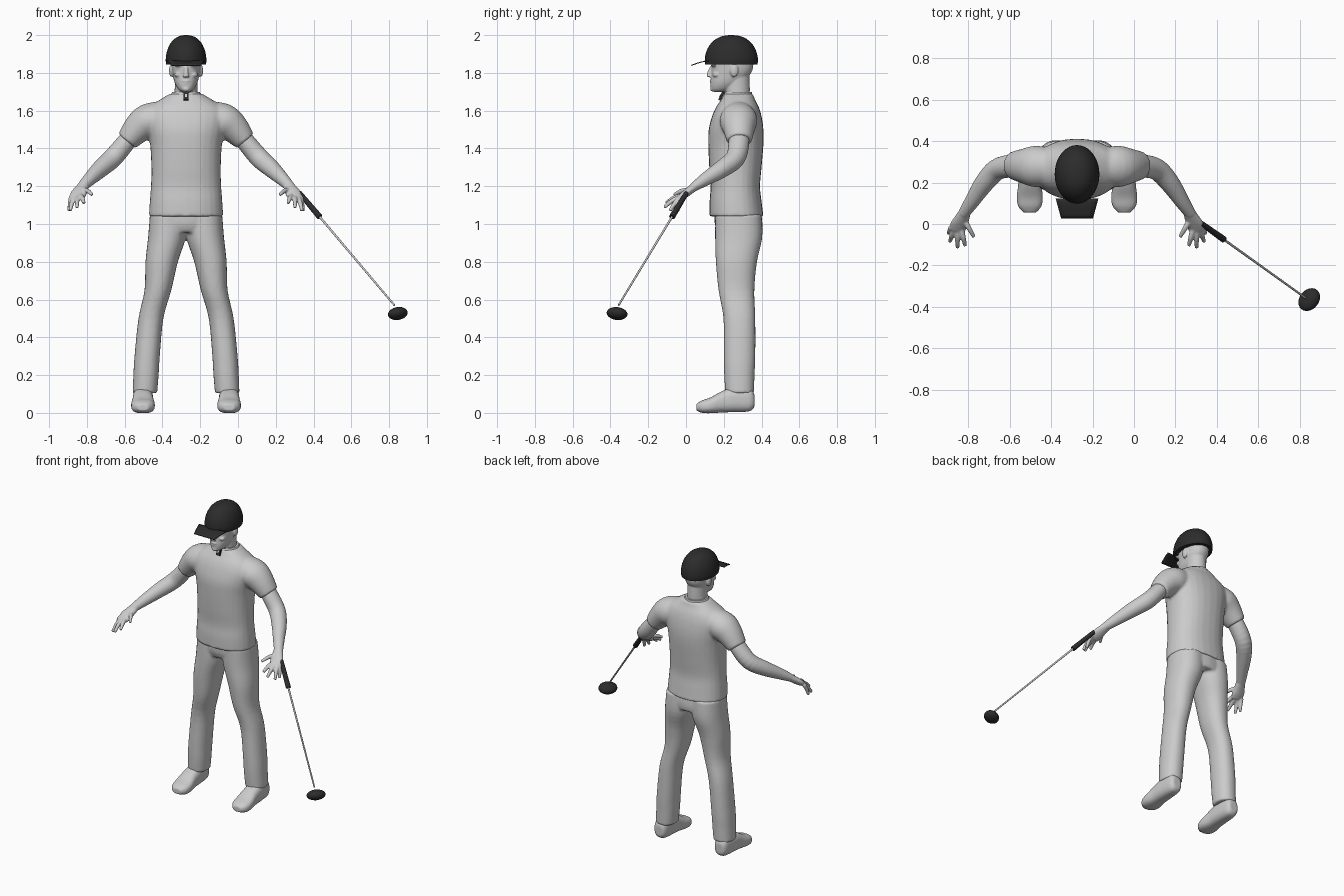
import bpy, bmesh, math
from mathutils import Vector, Matrix

cube = bpy.data.objects.get("Cube")
if cube:
    bpy.data.objects.remove(cube, do_unlink=True)

BODY_X = -0.275  # the figure stands left of the origin, the club reaches right


def material(name, value):
    m = bpy.data.materials.new(name)
    m.use_nodes = True
    colour = (value, value, value, 1)
    m.diffuse_color = colour
    m.node_tree.nodes["Principled BSDF"].inputs["Base Color"].default_value = colour
    return m


GREY = material("light grey", 0.6)
BLACK = material("soft black", 0.025)


def spline(rings, steps=4):
    """Catmull-Rom smoothing through the given rings."""
    out = []
    pts = [rings[0]] + list(rings) + [rings[-1]]
    for a, b, c, d in zip(pts, pts[1:], pts[2:], pts[3:]):
        for i in range(steps):
            t = i / steps
            out.append(tuple(
                0.5 * (2 * q + (r - p) * t + (2 * p - 5 * q + 4 * r - w) * t * t
                       + (3 * q - p - 3 * r + w) * t ** 3)
                for p, q, r, w in zip(a, b, c, d)))
    return out + [tuple(rings[-1])]


def loft(bm, rings, axis=None, side=1, power=2, sides=28, smooth=True):
    """Skin elliptical rings (x, y, z, half width, half depth); axis fixes their plane."""
    rings = spline(rings) if smooth else rings
    centres = [Vector((side * r[0], r[1], r[2])) for r in rings]
    loops = []
    for i, r in enumerate(rings):
        t = Vector(axis) if axis else (
            centres[min(i + 1, len(rings) - 1)] - centres[max(i - 1, 0)]).normalized()
        u = (Vector((1, 0, 0)) - t * t.x).normalized()
        v = t.cross(u)
        loop = []
        for k in range(sides):
            a = 2 * math.pi * k / sides
            c, s = math.cos(a), math.sin(a)
            c = math.copysign(abs(c) ** (2 / power), c)
            s = math.copysign(abs(s) ** (2 / power), s)
            loop.append(bm.verts.new(centres[i] + u * c * r[3] + v * s * r[4]))
        loops.append(loop)
    for a, b in zip(loops, loops[1:]):
        for k in range(sides):
            n = (k + 1) % sides
            bm.faces.new((a[k], a[n], b[n], b[k]))
    bm.faces.new(loops[0])
    bm.faces.new(loops[-1])


def stack(bm, rows, side=1, power=2):
    """Loft of level slices (z, x, half width, front y, back y)."""
    loft(bm, [(x, (f + b) / 2, z, w, (b - f) / 2) for z, x, w, f, b in rows],
         (0, 0, 1), side, power)


def blob(bm, centre, size):
    bmesh.ops.create_uvsphere(bm, u_segments=24, v_segments=14, radius=1,
                              matrix=Matrix.Translation(centre) @ Matrix.Diagonal((*size, 1)))


def finish(name, bm, mat, x=BODY_X, voxel=0, smooth=2):
    bmesh.ops.recalc_face_normals(bm, faces=bm.faces)
    mesh = bpy.data.meshes.new(name)
    bm.to_mesh(mesh)
    bm.free()
    mesh.materials.append(mat)
    mesh.shade_smooth()
    mesh.set_sharp_from_angle(angle=math.radians(40))
    ob = bpy.data.objects.new(name, mesh)
    ob.location.x = x
    bpy.context.scene.collection.objects.link(ob)
    if voxel:  # fuse overlapping volumes into one soft skin
        r = ob.modifiers.new("Fuse", 'REMESH')
        r.mode = 'VOXEL'
        r.voxel_size = voxel
        r.use_smooth_shade = True
        s = ob.modifiers.new("Soften", 'SMOOTH')
        s.iterations = smooth
    return ob


# Shirt: torso with two short sleeves
bm = bmesh.new()
stack(bm, [(1.04, 0, .197, .125, .41), (1.12, 0, .192, .125, .4), (1.2, 0, .186, .13, .392),
           (1.3, 0, .184, .123, .4), (1.42, 0, .19, .118, .41), (1.5, 0, .205, .12, .41),
           (1.57, 0, .215, .138, .4), (1.62, 0, .19, .16, .385), (1.66, 0, .135, .187, .365),
           (1.69, 0, .085, .203, .355)], power=2.3)
for s in (1, -1):
    loft(bm, [(.12, .275, 1.56, .09, .09), (.2, .278, 1.545, .092, .1),
              (.255, .28, 1.505, .08, .085), (.312, .283, 1.44, .059, .066)], side=s)
finish("shirt", bm, GREY, voxel=.009, smooth=4)

# Collar band
bm = bmesh.new()
stack(bm, [(1.65, 0, .085, .2, .355), (1.68, 0, .082, .2, .352), (1.698, 0, .073, .205, .348)])
finish("collar", bm, GREY)

# Collar zip: dark tab with a pale pull
for name, mat, size, lift in (("collar_tab", BLACK, (.026, .014, .05), 0),
                              ("collar_pull", GREY, (.009, .008, .016), -.006)):
    bm = bmesh.new()
    m = (Matrix.Translation((0, .188 + lift, 1.678)) @ Matrix.Rotation(-.45, 4, 'X')
         @ Matrix.Diagonal((*size, 1)))
    bmesh.ops.create_cube(bm, size=1, matrix=m)
    finish(name, bm, mat)

# Trousers: pelvis and two legs
bm = bmesh.new()
stack(bm, [(.955, 0, .17, .17, .4), (1.0, 0, .186, .152, .405), (1.08, 0, .18, .15, .395)])
for s in (1, -1):
    stack(bm, [(.105, .218, .065, .208, .36), (.2, .212, .067, .202, .363),
               (.3, .206, .067, .2, .367), (.5, .186, .066, .198, .367),
               (.65, .149, .071, .172, .362), (.8, .129, .086, .158, .376),
               (.93, .101, .1, .154, .404), (1.05, .092, .1, .155, .4)], s, 2.2)
finish("trousers", bm, GREY, voxel=.009, smooth=4)

# Shoes
for s, name in ((1, "left_shoe"), (-1, "right_shoe")):
    bm = bmesh.new()
    rows = [(.362, .03, .03, .1), (.335, .046, .008, .135), (.25, .054, .004, .135),
            (.19, .056, .002, .115), (.13, .063, -.002, .082), (.085, .056, 0, .066),
            (.055, .03, .012, .048)]
    loft(bm, [(.228, y, (lo + hi) / 2, w, (hi - lo) / 2) for y, w, lo, hi in rows],
         (0, -1, 0), s, 2.6)
    finish(name, bm, GREY, voxel=.007)

# Arms with palm, four fingers and thumb
for s, name in ((1, "left_arm"), (-1, "right_arm")):
    bm = bmesh.new()
    loft(bm, [(.27, .28, 1.49, .048, .05), (.32, .28, 1.43, .05, .055),
              (.388, .262, 1.35, .052, .052), (.45, .195, 1.295, .047, .047),
              (.508, .108, 1.24, .036, .036), (.548, .048, 1.2, .028, .025)], side=s)
    loft(bm, [(.54, .06, 1.208, .028, .025), (.556, .025, 1.182, .036, .022),
              (.57, -.005, 1.158, .042, .02), (.578, -.03, 1.14, .036, .016)], side=s)
    fingers = [((.606, -.015, 1.145), (.62, -.045, 1.068)),
               ((.594, -.03, 1.138), (.614, -.085, 1.07)),
               ((.577, -.035, 1.14), (.577, -.115, 1.088)),
               ((.558, -.03, 1.147), (.54, -.105, 1.11)),
               ((.545, .02, 1.18), (.497, -.063, 1.155))]
    for a, b in fingers:
        a, b = Vector(a), Vector(b)
        knuckle = a.lerp(b, .5) + Vector((0, 0, .008))
        loft(bm, [(*a, .014, .014), (*knuckle, .0125, .0125), (*b, .009, .009)],
             side=s, sides=12)
    finish(name, bm, GREY, voxel=.005)

# Head: neck, skull, nose, lips, brow, chin and ears
bm = bmesh.new()
stack(bm, [(1.6, 0, .07, .215, .345), (1.68, 0, .062, .208, .338), (1.72, 0, .06, .2, .338),
           (1.8, 0, .06, .2, .335)])
stack(bm, [(1.7, 0, .022, .142, .2), (1.715, 0, .042, .132, .25), (1.75, 0, .061, .13, .3),
           (1.8, 0, .072, .134, .345), (1.85, 0, .077, .134, .357), (1.92, 0, .08, .135, .35)],
      power=2.2)
loft(bm, [(0, .138, 1.835, .009, .01), (0, .126, 1.805, .011, .012),
          (0, .124, 1.778, .017, .014)], (0, 0, 1))
blob(bm, (0, .136, 1.757), (.022, .012, .005))
blob(bm, (0, .138, 1.745), (.019, .011, .006))
blob(bm, (0, .14, 1.715), (.02, .012, .014))
for s in (1, -1):
    blob(bm, (s * .032, .15, 1.84), (.03, .018, .008))
    blob(bm, (s * .04, .16, 1.79), (.022, .02, .014))
    blob(bm, (s * .078, .255, 1.812), (.012, .022, .034))
finish("head", bm, GREY, voxel=.005)

# Cap dome
bm = bmesh.new()
dome = [(0, .24, 1.845, .105, .138)]
for i in range(13):
    a = math.pi / 2 * min(i / 12, .985)
    r = math.cos(a) ** .85
    dome.append((0, .24, 1.862 + .138 * math.sin(a), .108 * r, .141 * r))
loft(bm, dome, (0, 0, 1), sides=40, smooth=False)
finish("cap", bm, BLACK)

# Cap brim: thin plate, narrower at the front, dipping slightly
bm = bmesh.new()
bmesh.ops.create_grid(bm, x_segments=6, y_segments=6, size=1)
for v in bm.verts:
    t = (v.co.y + 1) / 2
    v.co = (v.co.x * (.077 + .026 * t), .027 + .095 * t, 1.842 + .023 * math.sin(t * math.pi / 2))
brim = finish("cap_brim", bm, BLACK)
brim.modifiers.new("Thickness", 'SOLIDIFY').thickness = .005

# Club: shaft, grip and tilted head
top, end = Vector((.325, .003, 1.165)), Vector((.828, -.357, .57))
for name, mat, a, b, ra, rb in (("club_shaft", GREY, .1, 1, .006, .005),
                                ("club_grip", BLACK, 0, .215, .013, .016)):
    bm = bmesh.new()
    loft(bm, [(*top.lerp(end, a), ra, ra), (*top.lerp(end, b), rb, rb)], sides=16, smooth=False)
    finish(name, bm, mat, 0)

bm = bmesh.new()
blob(bm, (0, 0, 0), (.06, .048, .033))
tilt = Vector((0, 0, 1)).rotation_difference(Vector((-.24, .2, 1))).to_matrix().to_4x4()
bm.transform(Matrix.Translation((.846, -.365, .526)) @ tilt @ Matrix.Rotation(.9, 4, 'Z'))
finish("club_head", bm, BLACK, 0)
